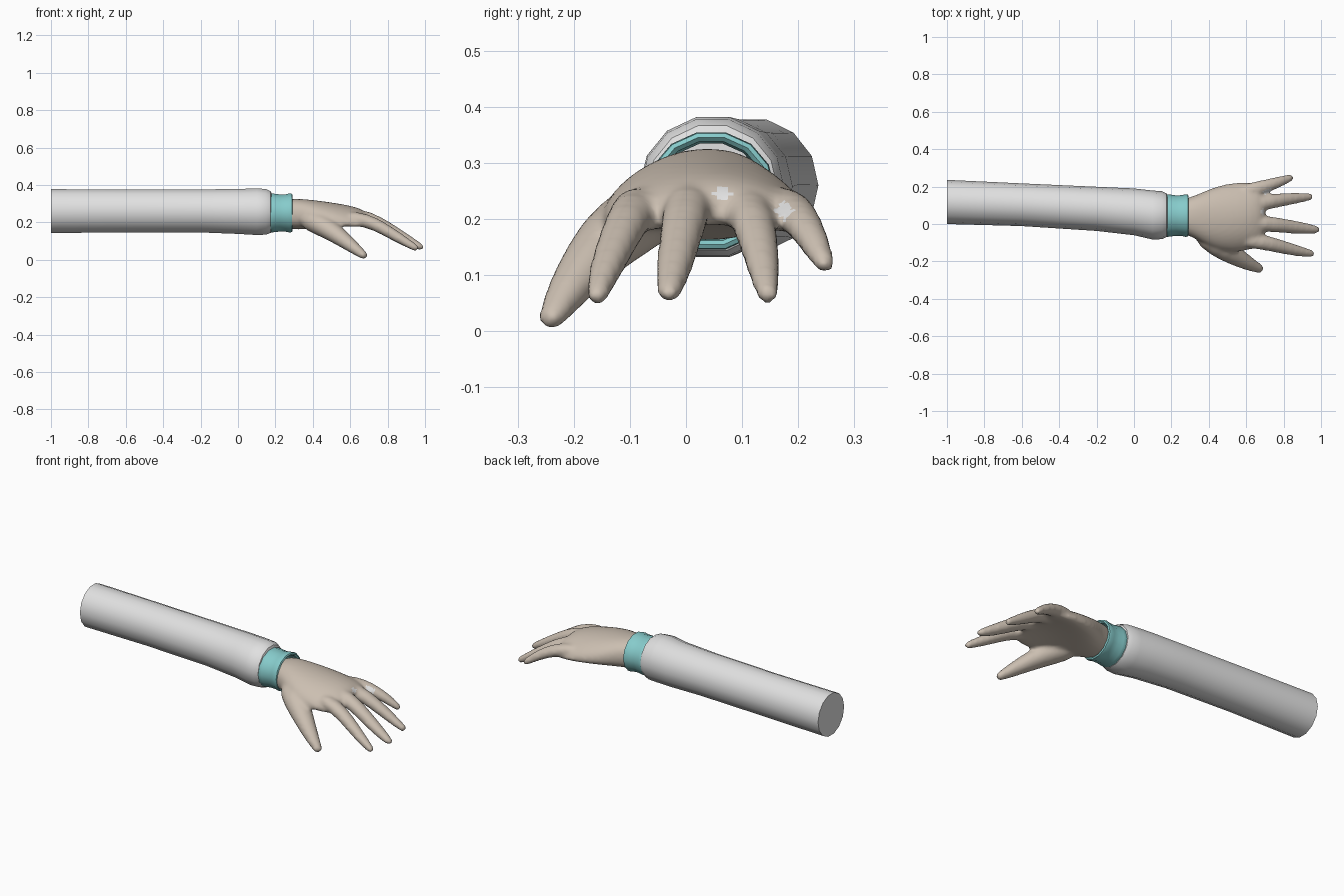
import bpy, bmesh, math
from mathutils import Vector

if "Cube" in bpy.data.objects:
    bpy.data.objects.remove(bpy.data.objects["Cube"])


def material(name, rgb):
    m = bpy.data.materials.new(name)
    m.diffuse_color = (*rgb, 1)
    m.use_nodes = True
    m.node_tree.nodes["Principled BSDF"].inputs["Base Color"].default_value = m.diffuse_color
    return m


WHITE = material("sleeve_white", (0.75, 0.75, 0.75))
SKIN = material("skin_beige", (0.60, 0.52, 0.44))
TEAL = material("cuff_teal", (0.24, 0.60, 0.60))


def loft(bm, rings, close_start=True, close_end=True, loop=False):
    """Skin a list of point rings with quads and optional end caps."""
    rows = [[bm.verts.new(p) for p in r] for r in rings]
    n = len(rows[0])
    pairs = list(zip(rows, rows[1:]))
    if loop:
        pairs.append((rows[-1], rows[0]))
    for a, b in pairs:
        for i in range(n):
            j = (i + 1) % n
            bm.faces.new((a[i], a[j], b[j], b[i]))
    if close_start and not loop:
        bm.faces.new(rows[0][::-1])
    if close_end and not loop:
        bm.faces.new(rows[-1])


def ellipse_x(x, cy, cz, ry, rz, n=14):
    return [(x, cy + ry * math.cos(2 * math.pi * i / n),
             cz + rz * math.sin(2 * math.pi * i / n)) for i in range(n)]


def finish(name, bm, mat):
    bmesh.ops.recalc_face_normals(bm, faces=bm.faces)
    me = bpy.data.meshes.new(name)
    bm.to_mesh(me)
    bm.free()
    me.materials.append(mat)
    ob = bpy.data.objects.new(name, me)
    bpy.context.collection.objects.link(ob)
    return ob


def shade(ob, angle):
    bpy.ops.object.select_all(action='DESELECT')
    bpy.context.view_layer.objects.active = ob
    ob.select_set(True)
    bpy.ops.object.shade_smooth_by_angle(angle=math.radians(angle))


# Sleeve: long tube, flared and rolled in at the wrist
bm = bmesh.new()
loft(bm, [ellipse_x(*r) for r in [
    (-1.0, .118, .260, .118, .120),
    (-0.6, .103, .261, .114, .118),
    (-0.2, .081, .261, .118, .118),
    (0.0, .065, .258, .125, .123),
    (0.10, .048, .257, .131, .128),
    (0.15, .047, .256, .128, .125),
    (0.175, .047, .255, .116, .114),
    (0.18, .047, .254, .104, .102),
    (0.14, .048, .254, .098, .096)]])
shade(finish("sleeve", bm, WHITE), 40)

# Cuff: thick band with a slight lip at both ends
bm = bmesh.new()
loft(bm, [ellipse_x(x, .045, .250, r, r * .94) for x, r in [
    (.162, .106), (.175, .114), (.195, .112), (.225, .108), (.255, .109),
    (.275, .114), (.288, .112), (.292, .104), (.285, .096), (.165, .092)]],
    loop=True)
shade(finish("cuff", bm, TEAL), 40)

# Hand: palm and digits as overlapping lofts, fused by a remesh
bm = bmesh.new()


def palm_ring(x, y0, y1, top, bottom, arch, n=20):
    cy, hy = (y0 + y1) / 2, (y1 - y0) / 2
    cz, hz = (top + bottom) / 2, (top - bottom) / 2
    pts = []
    for i in range(n):
        a = 2 * math.pi * i / n
        c, s = math.cos(a), math.sin(a)
        u = math.copysign(abs(c) ** .85, c)
        v = math.copysign(abs(s) ** .85, s)
        pts.append((x, cy + hy * u, cz + hz * v - arch * u * u))
    return pts


loft(bm, [palm_ring(*r) for r in [
    (.23, -.050, .130, .320, .170, 0),
    (.30, -.062, .142, .328, .160, 0),
    (.36, -.100, .168, .325, .162, .01),
    (.43, -.140, .200, .318, .175, .03),
    (.52, -.155, .222, .306, .190, .045),
    (.60, -.145, .226, .292, .192, .05),
    (.66, -.130, .220, .275, .192, .045),
    (.705, -.115, .205, .245, .190, .035)]])


def digit(points, n=12):
    """Tapered finger through (x, y, z, radius) points with a round tip."""
    ps = [Vector(p[:3]) for p in points]
    rs = [p[3] for p in points]
    end = (ps[-1] - ps[-2]).normalized()
    for step, k in ((.6, .82), (.95, .4)):
        ps.append(ps[len(points) - 1] + end * rs[len(points) - 1] * step)
        rs.append(points[-1][3] * k)
    rings = []
    for i, (p, r) in enumerate(zip(ps, rs)):
        t = (ps[min(i + 1, len(ps) - 1)] - ps[max(i - 1, 0)]).normalized()
        side = Vector((0, 0, 1)).cross(t).normalized()
        up = t.cross(side)
        rings.append([p + side * r * math.cos(2 * math.pi * k / n)
                      + up * r * .9 * math.sin(2 * math.pi * k / n) for k in range(n)])
    loft(bm, rings)


digit([(.34, -.03, .230, .065), (.45, -.112, .188, .072), (.53, -.165, .133, .056),
       (.61, -.211, .072, .041), (.668, -.238, .027, .027)])   # thumb
digit([(.56, -.080, .228, .045), (.69, -.096, .212, .043), (.78, -.120, .165, .038),
       (.87, -.143, .111, .032), (.945, -.158, .066, .022)])   # index
digit([(.58, .010, .242, .045), (.70, .003, .223, .045), (.80, -.010, .168, .040),
       (.90, -.022, .108, .034), (.972, -.030, .070, .023)])   # middle
digit([(.57, .090, .236, .045), (.69, .113, .217, .043), (.78, .128, .165, .038),
       (.86, .138, .115, .032), (.938, .145, .068, .022)])     # ring
digit([(.55, .160, .225, .045), (.66, .190, .217, .040), (.73, .210, .190, .035),
       (.79, .230, .156, .029), (.835, .246, .122, .021)])     # little

hand = finish("hand", bm, SKIN)
hand.modifiers.new("Round", 'SUBSURF').levels = 1
rm = hand.modifiers.new("Fuse", 'REMESH')
rm.mode = 'VOXEL'
rm.voxel_size = .010
sm = hand.modifiers.new("Soften", 'SMOOTH')
sm.factor, sm.iterations = .5, 6
dg = bpy.context.evaluated_depsgraph_get()
fused = bpy.data.meshes.new_from_object(hand.evaluated_get(dg))
hand.modifiers.clear()
hand.data = fused
fused.materials.clear()
fused.materials.append(SKIN)
fused.materials.append(WHITE)

# Two small pale patches in the webs between the outer fingers
for f in fused.polygons:
    c = f.center
    patch = any(abs(c.y - y) + abs(c.z - z) < .018 for y, z in ((.065, .245), (.175, .215)))
    f.material_index = 1 if patch and f.normal.x > .2 and .66 < c.x < .76 else 0
shade(hand, 60)
